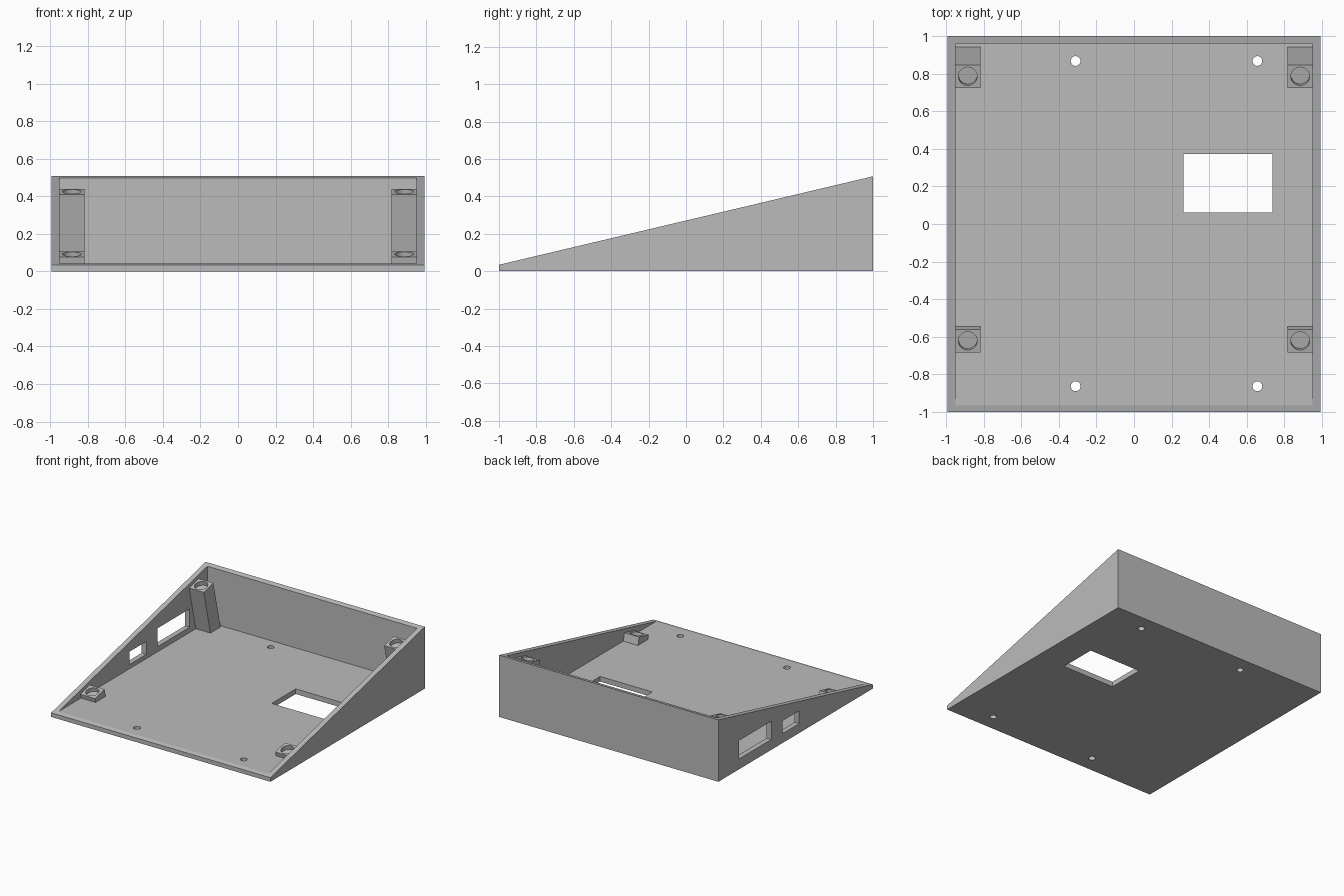
import bpy, bmesh, math
from mathutils import Matrix, Vector

cube = bpy.data.objects.get("Cube")
if cube:
    bpy.data.objects.remove(cube, do_unlink=True)

grey = bpy.data.materials.new("light grey plastic")
grey.use_nodes = True
COLOUR = (0.5, 0.5, 0.5, 1)
grey.diffuse_color = COLOUR
grey.node_tree.nodes["Principled BSDF"].inputs["Base Color"].default_value = COLOUR

HALF_X, WALL, FLOOR = 0.994, 0.043, 0.042
FRONT_Z, BACK_Z = 0.034, 0.507
SLOPE = (BACK_Z - FRONT_Z) / 2
TILT = math.atan(SLOPE)


def rim(y):
    """Height of the sloping rim at y."""
    return FRONT_Z + SLOPE * (y + 1)


def finish(name, bm):
    bmesh.ops.recalc_face_normals(bm, faces=bm.faces)
    mesh = bpy.data.meshes.new(name)
    bm.to_mesh(mesh)
    bm.free()
    mesh.materials.append(grey)
    obj = bpy.data.objects.new(name, mesh)
    bpy.context.collection.objects.link(obj)
    return obj


def prism(name, x0, x1, profile):
    """Extrude a (y, z) profile from x0 to x1."""
    bm = bmesh.new()
    face = bm.faces.new([bm.verts.new((x0, y, z)) for y, z in profile])
    extruded = bmesh.ops.extrude_face_region(bm, geom=[face])["geom"]
    verts = [v for v in extruded if isinstance(v, bmesh.types.BMVert)]
    bmesh.ops.translate(bm, verts=verts, vec=(x1 - x0, 0, 0))
    return finish(name, bm)


def box(name, x0, x1, y0, y1, z0, z1):
    return prism(name, x0, x1, [(y0, z0), (y1, z0), (y1, z1), (y0, z1)])


def cylinder(name, centre, radius, depth, tilt=0):
    bm = bmesh.new()
    matrix = Matrix.Translation(Vector(centre)) @ Matrix.Rotation(tilt, 4, "X")
    bmesh.ops.create_cone(bm, cap_ends=True, segments=32, radius1=radius,
                          radius2=radius, depth=depth, matrix=matrix)
    return finish(name, bm)


def cut(target, cutter):
    """Subtract the cutter from the target and remove the cutter."""
    mod = target.modifiers.new("cut", "BOOLEAN")
    mod.operation, mod.solver, mod.object = "DIFFERENCE", "EXACT", cutter
    bpy.context.view_layer.objects.active = target
    bpy.ops.object.modifier_apply(modifier=mod.name)
    bpy.data.objects.remove(cutter, do_unlink=True)


# Wedge-shaped open tray
tray = prism("enclosure_tray", -HALF_X, HALF_X,
             [(-1, 0), (1, 0), (1, BACK_Z), (-1, FRONT_Z)])
inner = HALF_X - WALL
cut(tray, box("cavity", -inner, inner, -1.2, 0.961, FLOOR, 1))

# Floor opening and screw holes
cut(tray, box("floor_opening", 0.263, 0.737, 0.061, 0.372, -0.1, 0.1))
for x in (-0.311, 0.657):
    for y in (-0.864, 0.868):
        cut(tray, cylinder("screw_hole", (x, y, 0), 0.026, 0.3))

# Connector openings in the right wall
cut(tray, box("large_port", -1.1, -0.9, 0.315, 0.73, 0.085, 0.235))
cut(tray, box("small_port", -1.1, -0.9, -0.047, 0.172, 0.077, 0.182))

# Lid posts, square to the sloping rim, each with a round blind recess
GAP, LENGTH, BASE = 0.032, 0.123, FLOOR - 0.01
for place, y_back in (("front", -0.561), ("rear", 0.848)):
    y_front = y_back - LENGTH
    z_back, z_front = rim(y_back) - GAP, rim(y_front) - GAP
    profile = [(y_front, z_front), (y_back, z_back),
               (y_back + SLOPE * (z_back - BASE), BASE),
               (y_front + SLOPE * (z_front - BASE), BASE)]
    y_mid = (y_front + y_back) / 2
    for side, sign in (("left", 1), ("right", -1)):
        post = prism(f"{place}_{side}_post", sign * 0.818, sign * (inner + 0.01), profile)
        cut(post, cylinder("recess", (sign * 0.885, y_mid, rim(y_mid) - GAP),
                           0.05, 0.07, TILT))
